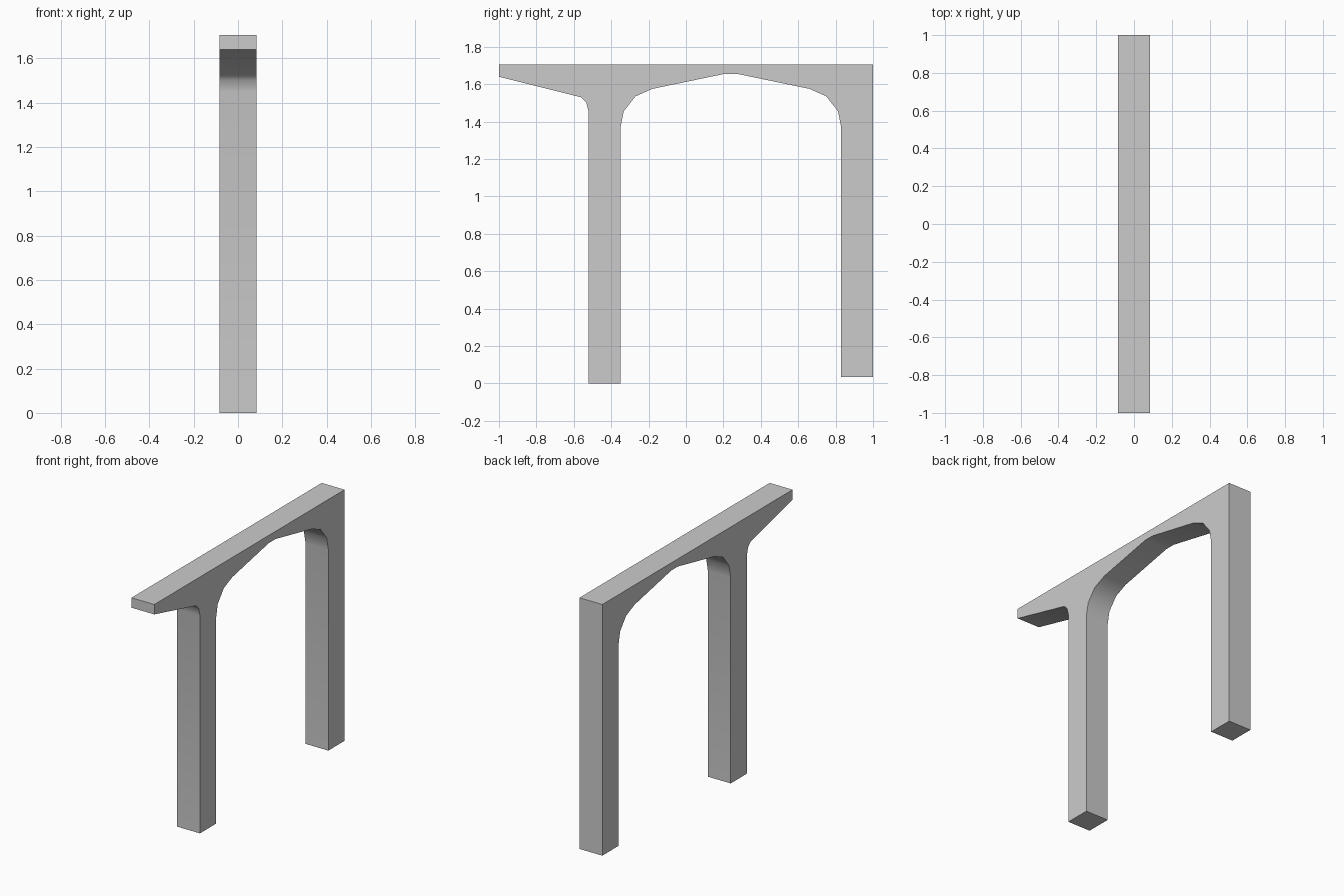
import bpy, bmesh, math

if "Cube" in bpy.data.objects:
    bpy.data.objects.remove(bpy.data.objects["Cube"])

HALF_W = 0.084   # half thickness along x
TOP = 1.706
MID = 0.24       # centre line of the arch between the posts

# Left half of the arch (y, z), mirrored about MID for the right half
arch = [(-0.35, 1.37), (-0.333, 1.455), (-0.27, 1.535), (-0.18, 1.575), (0.205, 1.655)]
arch += [(2 * MID - y, z) for y, z in reversed(arch)]

# Overhanging bracket in front of the first post
bracket = [(-1, TOP), (-1, 1.64), (-0.56, 1.53), (-0.533, 1.502), (-0.52, 1.45)]

# Complete side outline: bracket, front post, arch, rear post
profile = bracket + [(-0.52, 0), (-0.35, 0)] + arch + [(0.83, 0.035), (1, 0.035), (1, TOP)]

# Extrude the outline across the frame's width
bm = bmesh.new()
side = bm.faces.new([bm.verts.new((-HALF_W, y, z)) for y, z in profile])
ext = bmesh.ops.extrude_face_region(bm, geom=[side], use_keep_orig=True)
verts = [g for g in ext["geom"] if isinstance(g, bmesh.types.BMVert)]
bmesh.ops.translate(bm, verts=verts, vec=(2 * HALF_W, 0, 0))
bmesh.ops.recalc_face_normals(bm, faces=bm.faces)

mesh = bpy.data.meshes.new("arched_support_frame")
bm.to_mesh(mesh)
bm.free()
frame = bpy.data.objects.new("arched_support_frame", mesh)
bpy.context.collection.objects.link(frame)

# Smooth the curved undersides, keep the corners sharp
bpy.context.view_layer.objects.active = frame
frame.select_set(True)
bpy.ops.object.shade_smooth_by_angle(angle=math.radians(40))
